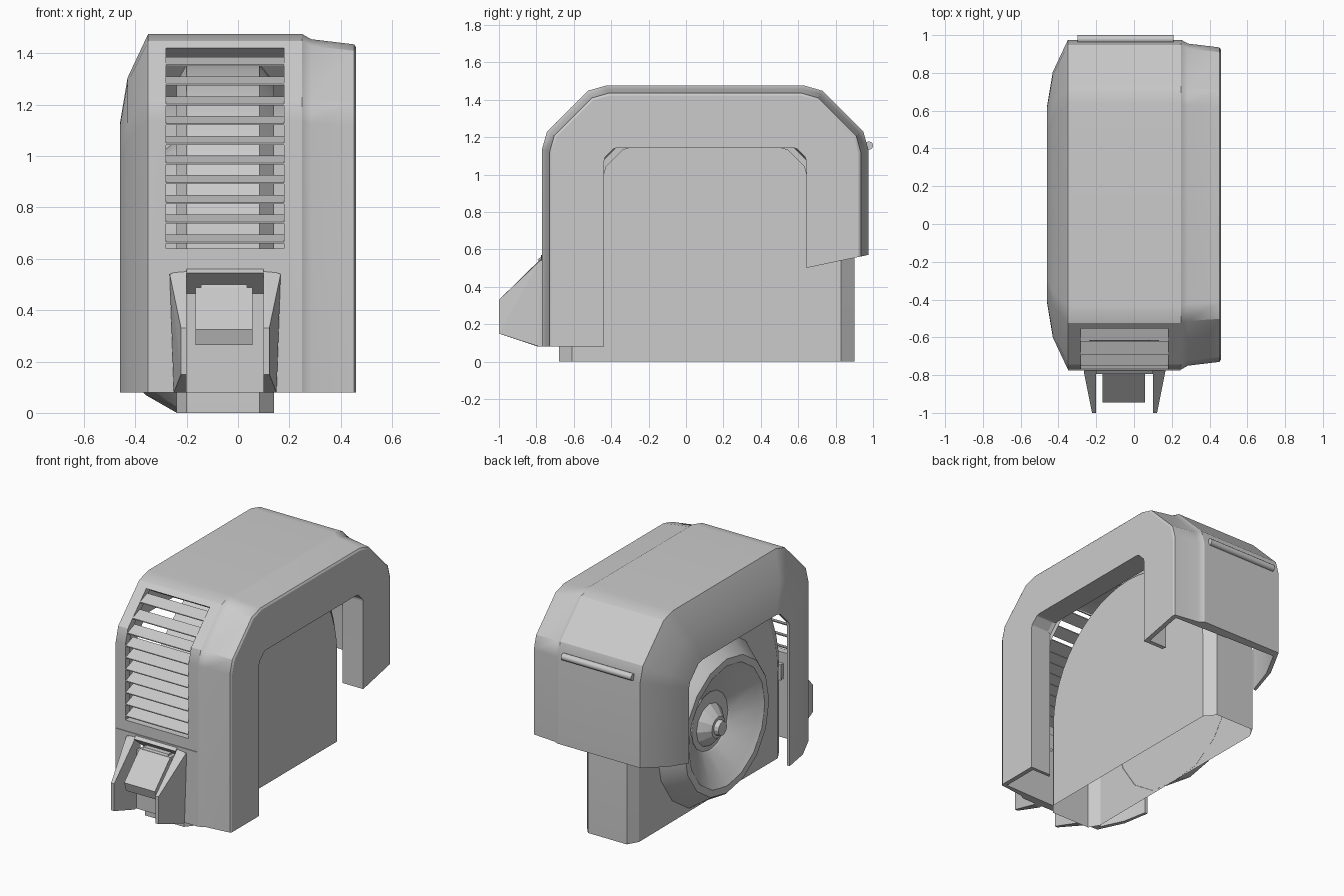
import bpy, bmesh, math

old = bpy.data.objects.get("Cube")
if old:
    bpy.data.objects.remove(old)

grey = bpy.data.materials.new("plain_grey")
grey.use_nodes = True
GREY = (0.6, 0.6, 0.6, 1)
grey.diffuse_color = GREY
grey.node_tree.nodes["Principled BSDF"].inputs["Base Color"].default_value = GREY


def smooth_by_angle(ob, degrees):
    bpy.ops.object.select_all(action='DESELECT')
    ob.select_set(True)
    bpy.context.view_layer.objects.active = ob
    bpy.ops.object.shade_smooth_by_angle(angle=math.radians(degrees))


def finish(name, bm, smooth=None):
    """Turn a bmesh into a named, coloured object."""
    bmesh.ops.recalc_face_normals(bm, faces=bm.faces)
    me = bpy.data.meshes.new(name)
    bm.to_mesh(me)
    bm.free()
    ob = bpy.data.objects.new(name, me)
    bpy.context.collection.objects.link(ob)
    me.materials.append(grey)
    if smooth:
        smooth_by_angle(ob, smooth)
    return ob


def hull(name, pts):
    bm = bmesh.new()
    for p in pts:
        bm.verts.new(p)
    res = bmesh.ops.convex_hull(bm, input=bm.verts)
    junk = [g for g in res["geom_interior"] if isinstance(g, bmesh.types.BMVert)]
    bmesh.ops.delete(bm, geom=junk, context='VERTS')
    return finish(name, bm)


def prism(name, x0, x1, yz):
    return hull(name, [(x, y, z) for x in (x0, x1) for y, z in yz])


def loft(name, rings, smooth=None, around=False, along=False, cap_last=False, cap_sides=False):
    """Bridge equal-length point rows, optionally cyclic around or along."""
    bm = bmesh.new()
    vs = [[bm.verts.new(p) for p in r] for r in rings]
    n, m = len(vs), len(vs[0])
    for i in range(n if along else n - 1):
        for j in range(m if around else m - 1):
            a, b, k = vs[i], vs[(i + 1) % n], (j + 1) % m
            bm.faces.new((a[j], a[k], b[k], b[j]))
    if cap_last:
        bm.faces.new(vs[-1])
    if cap_sides:
        bm.faces.new([v[0] for v in vs])
        bm.faces.new([v[-1] for v in vs])
    return finish(name, bm, smooth)


# Arched cover: inset side profiles swept across the width, hollow inside
CORNER = ((0, 1), (0.08, 0.72), (0.72, 0.08), (1, 0))


def arch(x, d, c=None):
    f, b, t = -0.77 + d, 0.975 - d, 1.475 - d
    c = c or 0.34 - 0.586 * d
    pts = [(f, 0.08)] + [(f + u * c, t - v * c) for u, v in CORNER]
    pts += [(b - u * c, t - v * c) for u, v in reversed(CORNER)]
    pts.append((b, 0.5 + (b - 0.64) * 0.21))
    return [(x, y, z) for y, z in pts]


cover = loft("arched_cover", [
    arch(-0.46, 0.35), arch(-0.43, 0.17), arch(-0.35, 0), arch(0.25, 0),
    arch(0.285, 0.02), arch(0.452, 0.04), arch(0.46, 0.052),
    arch(0.46, 0.332, 0.07), arch(0.31, 0.332, 0.07), arch(0.309, 0.332, 0.14),
    arch(0.30, 0.31, 0.14), arch(0.43, 0.31, 0.08), arch(0.43, 0.06),
    arch(-0.34, 0.04), arch(-0.41, 0.19), arch(-0.44, 0.35)], along=True, cap_sides=True)

# Openings for the front grille and the recess over the latch
for x0, x1, y1, z0, z1 in ((-0.28, 0.18, -0.5, 0.64, 1.42), (-0.2, 0.1, -0.69, 0.465, 0.545)):
    cutter = prism("opening_cutter", x0, x1, [(y, z) for y in (-1.1, y1) for z in (z0, z1)])
    cutter.hide_render = True
    mod = cover.modifiers.new("opening", 'BOOLEAN')
    mod.object = cutter
    mod.solver = 'EXACT'
    bpy.context.view_layer.objects.active = cover
    bpy.ops.object.modifier_apply(modifier=mod.name)
    bpy.data.objects.remove(cutter)
smooth_by_angle(cover, 25)
cover.modifiers.new("even_shading", 'WEIGHTED_NORMAL').keep_sharp = True

# Grille slats following the front and its sloping top corner
outline = [(p[1], p[2]) for p in arch(0, 0)[:5]]


def front_y(z):
    for (y0, z0), (y1, z1) in zip(outline, outline[1:]):
        if z <= z1:
            return y0 + (y1 - y0) * (z - z0) / (z1 - z0)
    return outline[-1][0]


for i in range(10):
    z = 0.66 + 0.0768 * i
    y = front_y(z) + 0.004
    prism(f"grille_slat_{i + 1}", -0.28, 0.18,
          [(y, z), (y, z + 0.006), (y + 0.075, z + 0.035), (y + 0.075, z + 0.029)])
prism("grille_top_edge", -0.28, 0.18, [(-0.55, 1.421), (-0.5, 1.385), (-0.5, 1.421)])

# Hollow wheel body, open underneath: half-round top, chamfered edges
STEPS = 24
DISH_Y, DISH_Z, DISH_R = 0.105, 0.52, 0.54


def wheel_ring(x, d):
    r = 0.79 - d
    arc = [(x, 0.11 - r * math.cos(math.pi * i / STEPS), 0.57 + r * math.sin(math.pi * i / STEPS))
           for i in range(STEPS + 1)]
    return [(x, 0.11 - r, 0)] + arc + [(x, 0.11 + r, 0)]


def hole_ring(x):
    pts = []
    for i in range(STEPS + 3):
        a = math.radians(-73 + 326 * i / (STEPS + 2))
        pts.append((x, DISH_Y - DISH_R * math.cos(math.radians(180) - a) * -1,
                    max(0, DISH_Z + DISH_R * math.sin(a))))
    return pts[::-1]


loft("wheel_body", [hole_ring(-0.24), wheel_ring(-0.24, 0.07), wheel_ring(-0.2, 0),
                    wheel_ring(0.083, 0), wheel_ring(0.14, 0.07)], 25, cap_last=True)


# Dished wheel centre on the right side
def spin(name, cz, profile, sides, smooth):
    rings = [[(x, DISH_Y + r * math.cos(math.tau * k / sides),
               max(0.0, cz + r * math.sin(math.tau * k / sides)))
              for k in range(sides)] for r, x in profile]
    return loft(name, rings, smooth, around=True, cap_last=True)


spin("wheel_dish", DISH_Z, [(DISH_R, -0.238), (0.45, -0.36), (0.44, -0.37), (0.395, -0.37),
                            (0.36, -0.345), (0.2, -0.255), (0.19, -0.245)], 16, 20)
spin("hub_cap", 0.495, [(0.14, -0.242), (0.12, -0.265), (0.07, -0.31), (0.05, -0.31),
                        (0.045, -0.34)], 12, 20)

# Front bracket: two tapered fins
for name, xi, s in (("right_fin", -0.2, -1), ("left_fin", 0.1, 1)):
    inner = [(-0.76, 0.565), (-1, 0.33), (-1, 0.15), (-0.79, 0.08), (-0.76, 0.08)]
    outer = [(0.022, -1, 0.33), (0.022, -1, 0.15), (0.05, -0.785, 0.08),
             (0.05, -0.76, 0.08), (0.066, -0.78, 0.54), (0.066, -0.76, 0.54)]
    hull(name, [(xi, y, z) for y, z in inner] + [(xi + s * o, y, z) for o, y, z in outer])

# Lid flaring out on the cover, with a sloping underside running into the recess
hull("bracket_lid", [(x, y, z) for y in (-0.775, -0.76)
                     for x, z in ((-0.35, 0.57), (0.245, 0.57), (-0.265, 0.545), (0.165, 0.545))])
prism("bracket_underside", -0.2, 0.1,
      [(-0.765, 0.568), (-0.795, 0.545), (-0.70, 0.465), (-0.70, 0.568)])

# Latch block between the fins
prism("latch_block", -0.166, 0.057,
      [(-0.72, 0.488), (-0.785, 0.488), (-0.945, 0.325), (-0.925, 0.265), (-0.72, 0.265)])
prism("latch_tab", -0.145, 0.035,
      [(-0.72, 0.50), (-0.775, 0.50), (-0.785, 0.48), (-0.72, 0.48)])

# Rear grab bar
bm = bmesh.new()
bmesh.ops.create_cone(bm, cap_ends=True, segments=12, radius1=0.022, radius2=0.022, depth=0.51)
for v in bm.verts:
    v.co = (v.co.z - 0.045, v.co.x + 0.978, v.co.y + 1.155)
finish("rear_bar", bm, 35)
